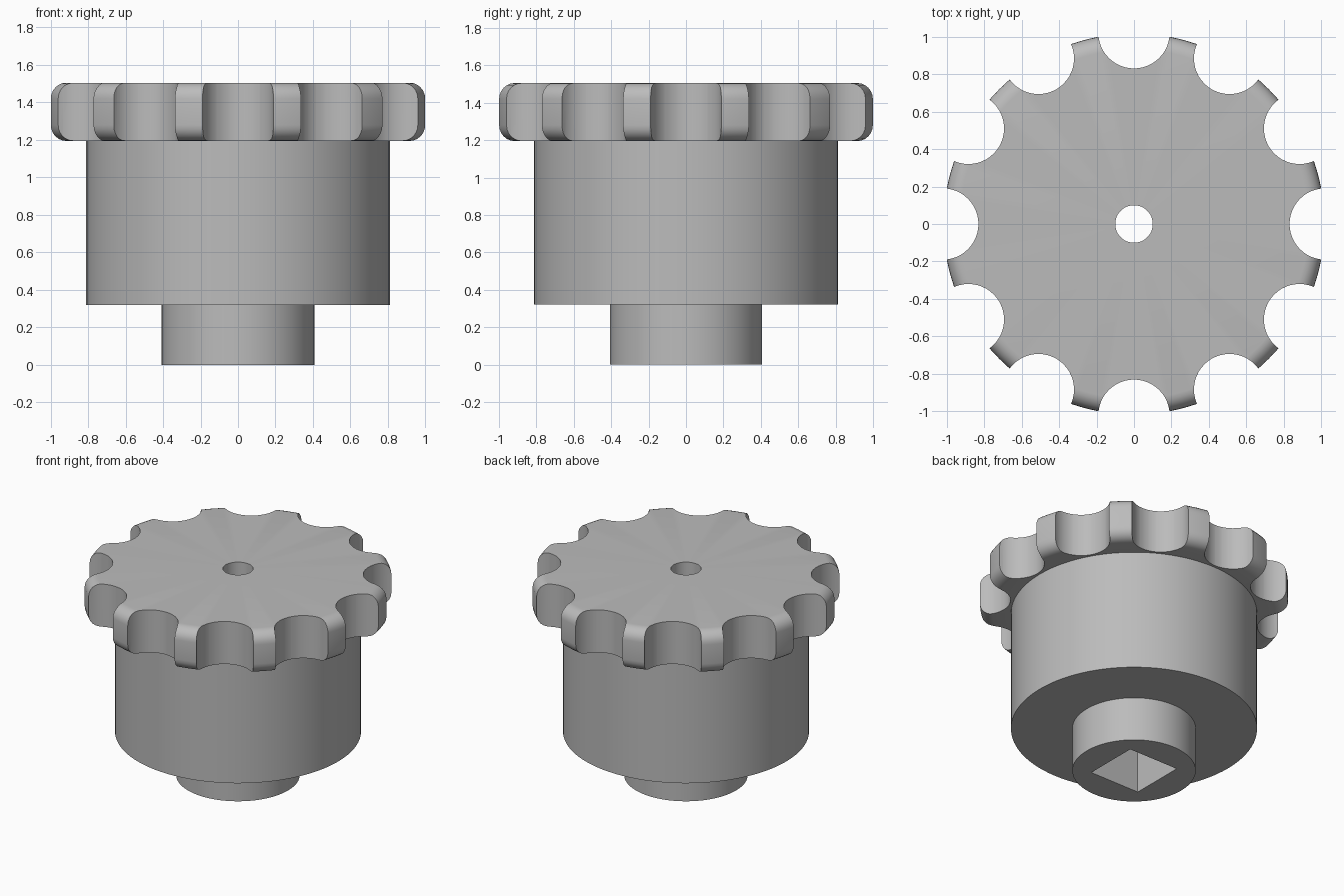
import bpy
import bmesh
from math import pi, cos, sin, radians
from mathutils import Matrix, Vector

default = bpy.data.objects.get("Cube")
if default:
    bpy.data.objects.remove(default, do_unlink=True)

# Dimensions
RIM, BODY, STEM, BORE = 1.017, 0.812, 0.407, 0.1
STEM_TOP, BODY_TOP, TOP = 0.32, 1.195, 1.505
FILLET = 0.085
NOTCHES, NOTCH_R, NOTCH_DIST = 12, 0.19, 1.02
SOCKET, SOCKET_DEPTH = 0.4, 0.7

grey = bpy.data.materials.new("plain grey")
grey.use_nodes = True
colour = (0.5, 0.5, 0.5, 1)
grey.diffuse_color = colour
grey.node_tree.nodes["Principled BSDF"].inputs["Base Color"].default_value = colour


def make_object(name, bm):
    bmesh.ops.recalc_face_normals(bm, faces=bm.faces)
    mesh = bpy.data.meshes.new(name)
    bm.to_mesh(mesh)
    bm.free()
    mesh.materials.append(grey)
    obj = bpy.data.objects.new(name, mesh)
    bpy.context.collection.objects.link(obj)
    return obj


def lathe(name, profile, segments):
    """Revolve a closed (radius, height) profile about z."""
    bm = bmesh.new()
    verts = [bm.verts.new((r, 0, z)) for r, z in profile]
    edges = [bm.edges.new((v, verts[i - 1])) for i, v in enumerate(verts)]
    bmesh.ops.spin(bm, geom=verts + edges, cent=(0, 0, 0), axis=(0, 0, 1),
                   angle=2 * pi, steps=segments, use_merge=True)
    bmesh.ops.remove_doubles(bm, verts=bm.verts, dist=1e-5)
    return make_object(name, bm)


def arc(z, start):
    """Quarter-round on the rim, starting at the given angle."""
    return [(RIM - FILLET + FILLET * cos(a), z + FILLET * sin(a))
            for a in (radians(start + 15 * i) for i in range(7))]


def cut(target, cutter):
    mod = target.modifiers.new("cut", 'BOOLEAN')
    mod.operation = 'DIFFERENCE'
    mod.solver = 'EXACT'
    mod.object = cutter
    cutter.hide_render = True
    bpy.context.view_layer.objects.active = target
    bpy.ops.object.modifier_apply(modifier=mod.name)
    bpy.data.objects.remove(cutter, do_unlink=True)


# Stem, body and rounded grip wheel with a through bore
profile = [(BORE, 0), (STEM, 0), (STEM, STEM_TOP), (BODY, STEM_TOP), (BODY, BODY_TOP)]
profile += arc(BODY_TOP + FILLET, -90) + arc(TOP - FILLET, 0) + [(BORE, TOP)]
knob = lathe("knob", profile, 96)

# Finger notches around the wheel
bm = bmesh.new()
for i in range(NOTCHES):
    a = 2 * pi * i / NOTCHES
    place = Matrix.Translation(Vector((cos(a), sin(a), 0)) * NOTCH_DIST
                               + Vector((0, 0, (BODY_TOP + TOP) / 2)))
    bmesh.ops.create_cone(bm, cap_ends=True, segments=48, radius1=NOTCH_R,
                          radius2=NOTCH_R, depth=0.6, matrix=place)
cut(knob, make_object("notch_cutter", bm))

# Square drive socket in the underside
bm = bmesh.new()
bmesh.ops.create_cube(bm, size=1, matrix=Matrix.Diagonal((SOCKET, SOCKET, 2 * SOCKET_DEPTH, 1)))
cut(knob, make_object("socket_cutter", bm))

# Smooth round surfaces, crisp corners
bpy.ops.object.select_all(action='DESELECT')
knob.select_set(True)
bpy.context.view_layer.objects.active = knob
bpy.ops.object.shade_smooth_by_angle(angle=radians(30))
